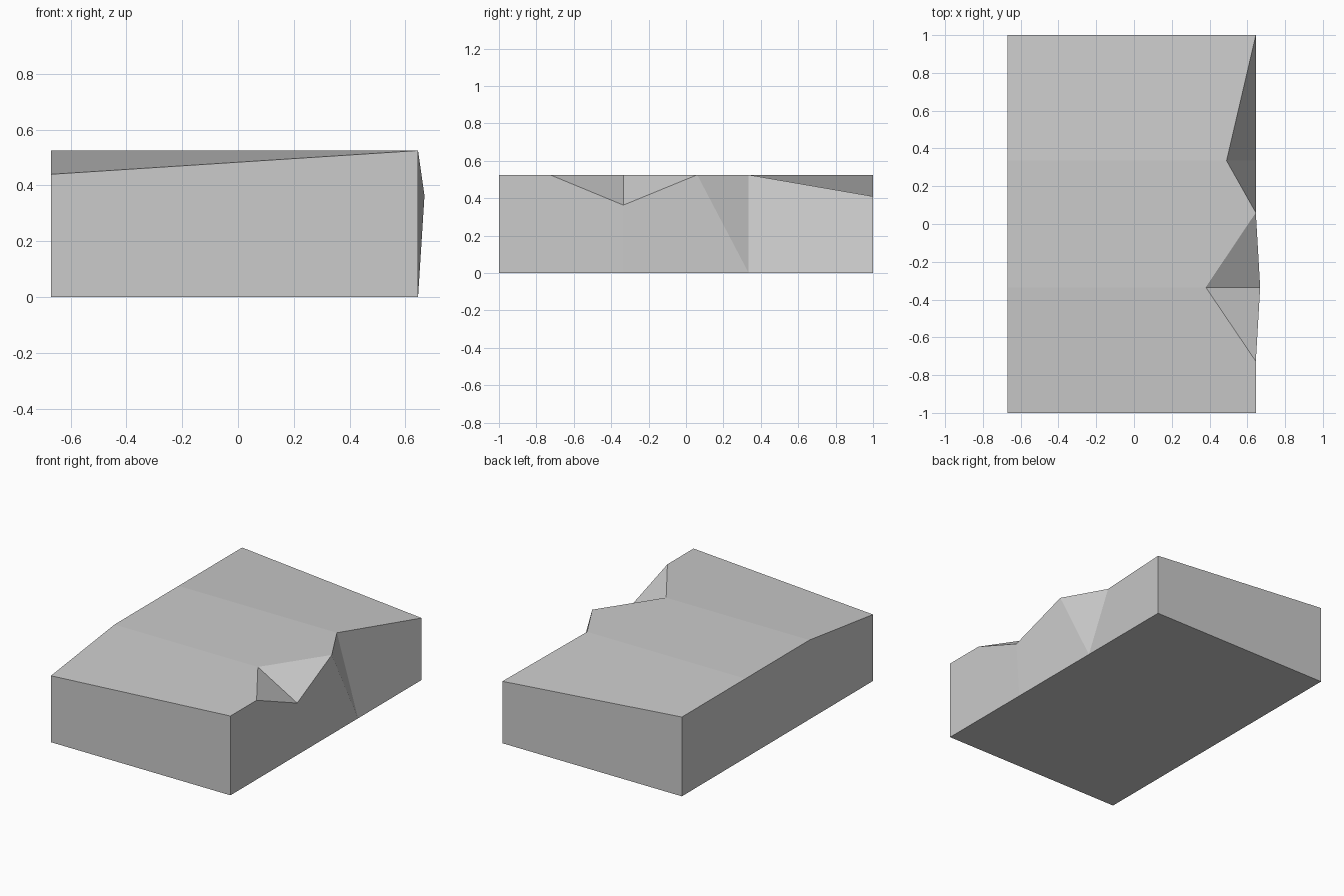
import bpy
import bmesh

# Remove the default cube only
cube = bpy.data.objects.get("Cube")
if cube:
    bpy.data.objects.remove(cube, do_unlink=True)

# Plain grey material
grey = bpy.data.materials.new("light_grey")
grey.use_nodes = True
colour = (0.6, 0.6, 0.6, 1.0)
grey.diffuse_color = colour
grey.node_tree.nodes["Principled BSDF"].inputs["Base Color"].default_value = colour

LEFT, RIGHT, TOP = -0.67, 0.645, 0.525
ROWS = (-1.0, -0.335, 0.335, 1.0)

bm = bmesh.new()


def vert(x, y, z):
    return bm.verts.new((x, y, z))


def face(*corners):
    return bm.faces.new(corners)


# Straight footprint edges and the plain rim, dipped at the front corner
base_l = [vert(LEFT, y, 0) for y in ROWS]
base_r = [vert(RIGHT, y, 0) for y in ROWS]
rim_l = [vert(LEFT, y, 0.44 if y == ROWS[0] else TOP) for y in ROWS]

# Broken rim: front corner, gully start, lip, end, setback crest, low back corner
front = vert(RIGHT, ROWS[0], TOP)
gully_start = vert(RIGHT, -0.727, TOP)
gully_lip = vert(0.668, ROWS[1], 0.363)
gully_end = vert(RIGHT, 0.06, TOP)
crest = vert(0.49, ROWS[2], TOP)
back = vert(RIGHT, ROWS[3], 0.41)
gully_head = vert(0.38, ROWS[1], TOP)

# Bottom and plain side, strip by strip
for i in range(len(ROWS) - 1):
    face(base_l[i], base_l[i + 1], base_r[i + 1], base_r[i])
    face(base_l[i], rim_l[i], rim_l[i + 1], base_l[i + 1])

# End walls
face(base_l[0], base_r[0], front, rim_l[0])
face(base_r[3], base_l[3], rim_l[3], back)

# Top: front slope, level middle, back slope
face(rim_l[0], front, gully_start, gully_head, rim_l[1])
face(rim_l[1], gully_head, gully_end, crest, rim_l[2])
face(rim_l[2], crest, back, rim_l[3])

# Gully: two triangles meeting in a valley
face(gully_start, gully_lip, gully_head)
face(gully_lip, gully_end, gully_head)

# Broken side wall
face(base_r[0], base_r[1], gully_lip, gully_start, front)
face(base_r[1], base_r[2], gully_end, gully_lip)
face(base_r[2], crest, gully_end)
face(base_r[2], base_r[3], back, crest)

bmesh.ops.recalc_face_normals(bm, faces=bm.faces)
mesh = bpy.data.meshes.new("ground_block")
bm.to_mesh(mesh)
bm.free()
mesh.materials.append(grey)
block = bpy.data.objects.new("ground_block", mesh)
bpy.context.collection.objects.link(block)
